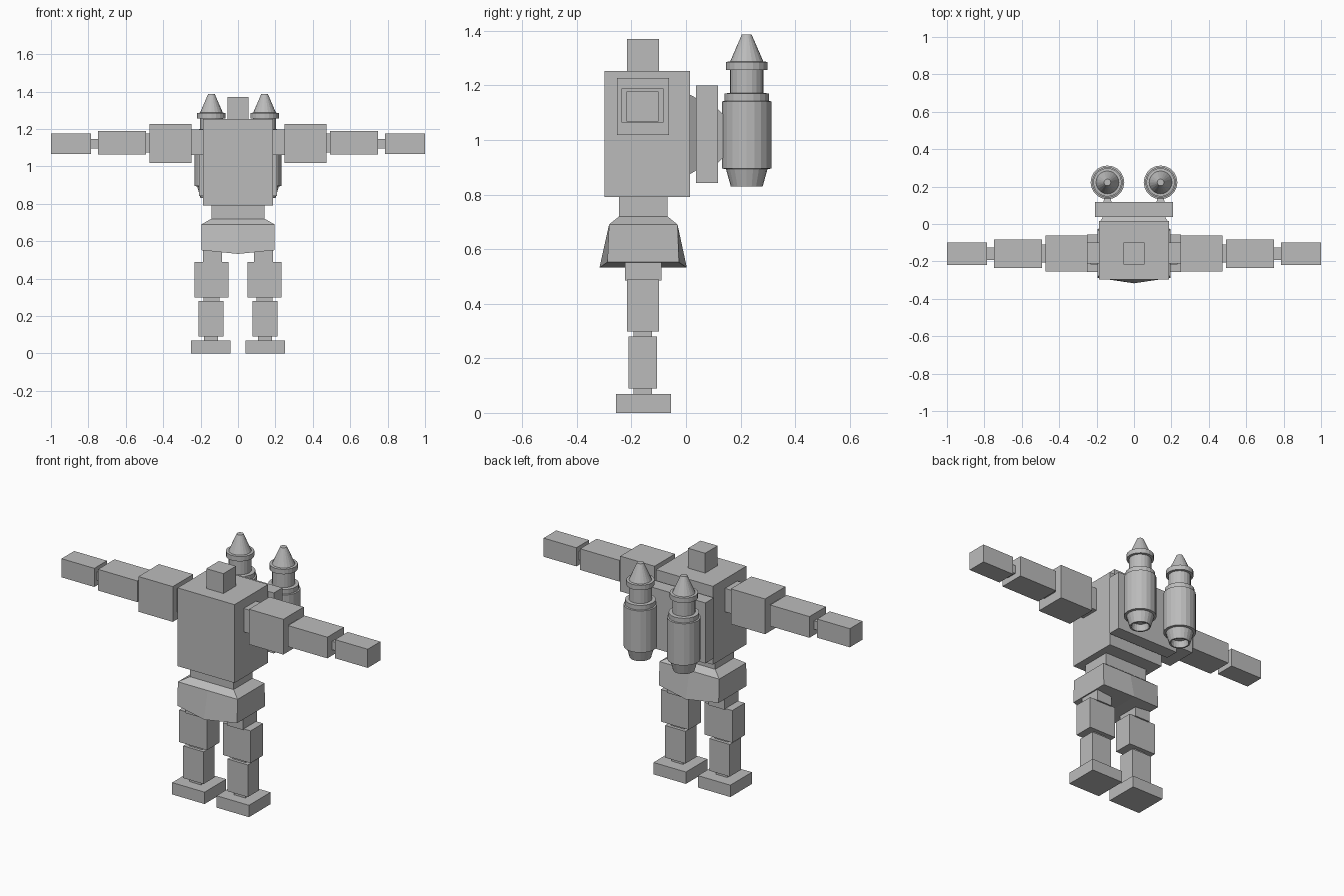
import bpy, bmesh, math

if "Cube" in bpy.data.objects:
    bpy.data.objects.remove(bpy.data.objects["Cube"])

grey = bpy.data.materials.new("plain grey")
grey.diffuse_color = (0.5, 0.5, 0.5, 1)
grey.use_nodes = True
grey.node_tree.nodes["Principled BSDF"].inputs["Base Color"].default_value = grey.diffuse_color


def finish(name, bm):
    bmesh.ops.recalc_face_normals(bm, faces=bm.faces)
    mesh = bpy.data.meshes.new(name)
    bm.to_mesh(mesh)
    bm.free()
    mesh.materials.append(grey)
    obj = bpy.data.objects.new(name, mesh)
    bpy.context.collection.objects.link(obj)
    return obj


def loft(name, rings, cap=True):
    """Skin a stack of closed rings with equal point counts."""
    bm = bmesh.new()
    loops = [[bm.verts.new(p) for p in ring] for ring in rings]
    n = len(loops[0])
    for a, b in zip(loops, loops[1:]):
        for i in range(n):
            j = (i + 1) % n
            bm.faces.new((a[i], a[j], b[j], b[i]))
    if cap:
        bm.faces.new(loops[0])
        bm.faces.new(loops[-1])
    return finish(name, bm)


def rect_z(x0, x1, y0, y1, z):
    return [(x0, y0, z), (x1, y0, z), (x1, y1, z), (x0, y1, z)]


def rect_y(x0, x1, z0, z1, y):
    return [(x0, y, z0), (x1, y, z0), (x1, y, z1), (x0, y, z1)]


def box(name, x, y, z):
    return loft(name, [rect_z(*x, *y, z[0]), rect_z(*x, *y, z[1])])


def pair(name, x, y, z):
    box("right_" + name, x, y, z)
    box("left_" + name, (-x[1], -x[0]), y, z)


# Head, torso, waist
box("head", (-.056, .056), (-.216, -.099), (1.253, 1.37))
box("torso", (-.186, .186), (-.298, .015), (.791, 1.253))
box("waist", (-.143, .143), (-.245, -.068), (.71, .80))


# Pelvis: bevelled top, flared centre ridges and a shallow keel underneath
def pelvis_ring(w, front, back, z, ridge=0, drop=0):
    return [(-w, front, z), (0, front - ridge, z - drop), (w, front, z),
            (w, back, z), (0, back + ridge, z - drop), (-w, back, z)]


pelvis = loft("pelvis", [pelvis_ring(.143, -.245, -.068, .72),
                         pelvis_ring(.195, -.282, -.031, .69),
                         pelvis_ring(.195, -.288, -.026, .552, .029, .02)], cap=False)
bm = bmesh.new()
bm.from_mesh(pelvis.data)
bm.verts.ensure_lookup_table()
v = bm.verts
bm.faces.new([v[i] for i in range(6)])
for quad in ((12, 13, 16, 17), (13, 14, 15, 16)):
    bm.faces.new([v[i] for i in quad])
bmesh.ops.recalc_face_normals(bm, faces=bm.faces)
bm.to_mesh(pelvis.data)
bm.free()

# Legs, from hip to foot
pair("hip", (.085, .188), (-.223, -.09), (.485, .56))
pair("thigh", (.052, .233), (-.216, -.099), (.299, .489))
pair("knee", (.10, .185), (-.192, -.125), (.275, .305))
pair("shin", (.078, .211), (-.21, -.106), (.09, .28))
pair("ankle", (.107, .182), (-.192, -.125), (.065, .095))
pair("foot", (.039, .251), (-.256, -.055), (0, .07))

# Arms, from shoulder to hand
pair("shoulder", (.18, .255), (-.212, -.098), (1.06, 1.198))
pair("upper_arm", (.249, .473), (-.253, -.062), (1.018, 1.226))
pair("elbow", (.468, .497), (-.205, -.11), (1.075, 1.175))
pair("forearm", (.492, .749), (-.236, -.082), (1.063, 1.188))
pair("wrist", (.744, .791), (-.192, -.125), (1.097, 1.147))
pair("hand", (.786, 1.0), (-.218, -.1), (1.067, 1.177))

# Backpack and its tapered mount
box("backpack", (-.208, .208), (.037, .117), (.843, 1.20))
loft("backpack_mount", [rect_y(-.182, .182, .873, 1.167, .012),
                        rect_y(-.165, .165, .89, 1.152, .04)])

# Rocket boosters with hollow nozzles, and the brackets holding them
PROFILE = [(.0, .87), (.045, .87), (.05, .83), (.0585, .83), (.076, .893),
           (.09, .895), (.09, 1.141), (.082, 1.143), (.082, 1.17),
           (.062, 1.172), (.062, 1.256), (.076, 1.257), (.076, 1.286),
           (.061, 1.287), (.018, 1.386)]
SIDES = 20
for side, sx in (("right", 1), ("left", -1)):
    cx, cy = .142 * sx, .2225
    rings = [[(cx + r * math.cos(2 * math.pi * k / SIDES),
               cy + r * math.sin(2 * math.pi * k / SIDES), z)
              for k in range(SIDES)] for r, z in PROFILE[1:]]
    loft(side + "_booster", rings)
    loft(side + "_booster_bracket", [
        rect_y(cx - .022, cx + .022, .915, 1.115, .115),
        rect_y(cx - .016, cx + .016, .945, 1.085, .145)])
